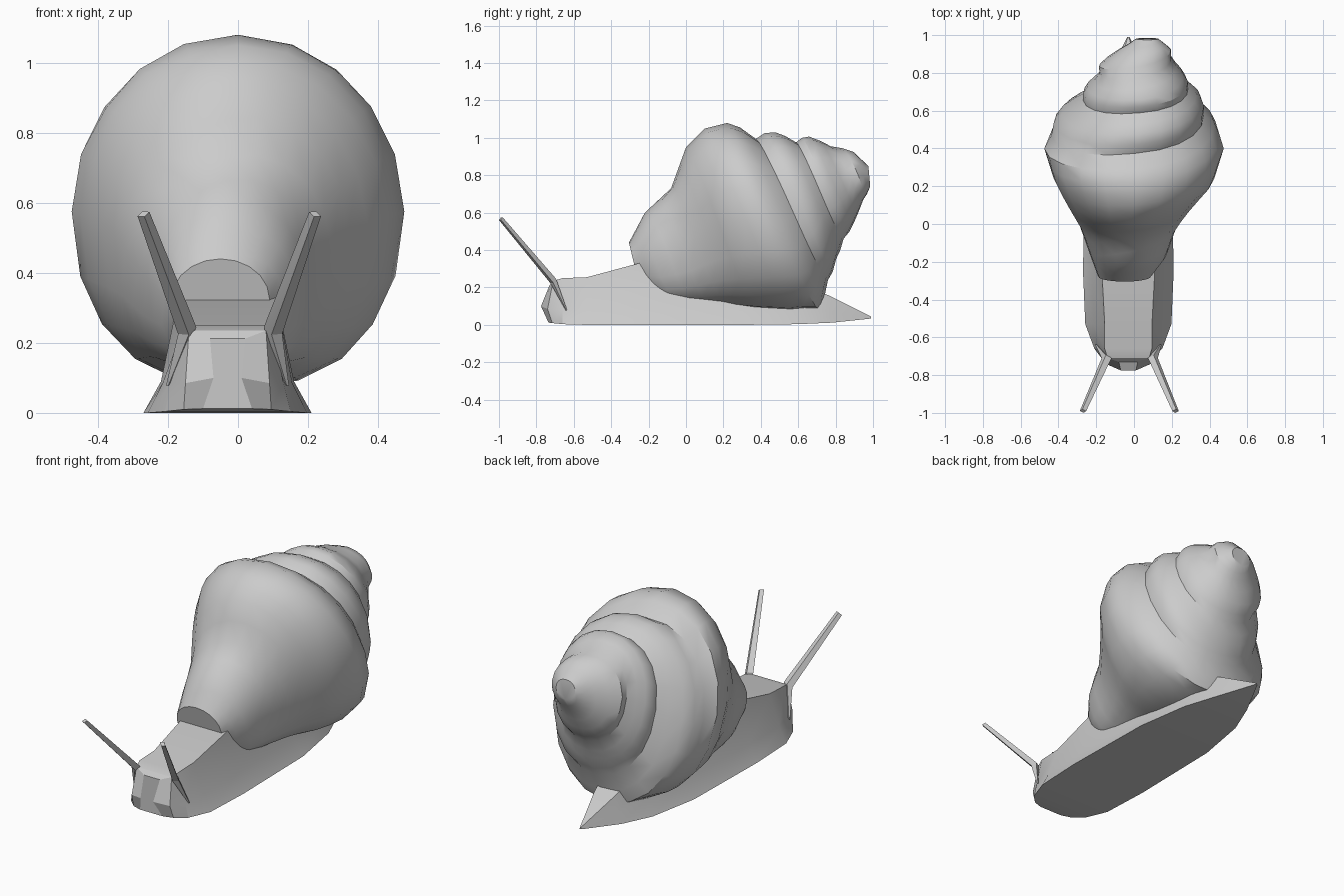
import bpy, bmesh, math
from mathutils import Vector

cube = bpy.data.objects.get("Cube")
if cube:
    bpy.data.objects.remove(cube, do_unlink=True)

# One plain grey for everything
GREY = (0.6, 0.6, 0.6, 1.0)
grey = bpy.data.materials.new("plain grey")
grey.use_nodes = True
grey.diffuse_color = GREY
grey.node_tree.nodes["Principled BSDF"].inputs["Base Color"].default_value = GREY


def finish(name, bm, angle):
    """Clean the mesh, close its ends and place it in the scene."""
    bmesh.ops.remove_doubles(bm, verts=bm.verts, dist=0.0005)
    bmesh.ops.holes_fill(bm, edges=[e for e in bm.edges if e.is_boundary], sides=0)
    bmesh.ops.recalc_face_normals(bm, faces=bm.faces)
    mesh = bpy.data.meshes.new(name)
    bm.to_mesh(mesh)
    bm.free()
    mesh.materials.append(grey)
    obj = bpy.data.objects.new(name, mesh)
    bpy.context.collection.objects.link(obj)
    bpy.ops.object.select_all(action='DESELECT')
    obj.select_set(True)
    bpy.context.view_layer.objects.active = obj
    bpy.ops.object.shade_smooth_by_angle(angle=math.radians(angle))
    return obj


def loft(name, rings, angle):
    """Bridge equal-length closed rings into a capped body."""
    bm = bmesh.new()
    rows = [[bm.verts.new(p) for p in ring] for ring in rings]
    n = len(rows[0])
    for a, b in zip(rows, rows[1:]):
        for j in range(n):
            k = (j + 1) % n
            bm.faces.new((a[j], a[k], b[k], b[j]))
    return finish(name, bm, angle)


# Foot and head: y at the sole, y at the side, y at the top,
# half width of sole, side and top, height of sole, side and top
SECTIONS = [
    (-0.735, -0.775, -0.73, 0.07, 0.04, 0.05, 0.012, 0.10, 0.212),
    (-0.715, -0.74, -0.71, 0.125, 0.12, 0.11, 0.010, 0.085, 0.235),
    (-0.66, -0.66, -0.66, 0.18, 0.16, 0.125, 0.004, 0.085, 0.25),
    (-0.53, -0.53, -0.53, 0.228, 0.185, 0.125, 0.0, 0.085, 0.255),
    (-0.25, -0.25, -0.25, 0.24, 0.19, 0.14, 0.0, 0.09, 0.33),
    (0.30, 0.30, 0.30, 0.23, 0.17, 0.12, 0.0, 0.09, 0.30),
    (0.60, 0.60, 0.60, 0.18, 0.14, 0.09, 0.004, 0.09, 0.23),
    (0.78, 0.78, 0.78, 0.11, 0.09, 0.06, 0.012, 0.07, 0.15),
    (0.99, 0.99, 0.99, 0.006, 0.005, 0.003, 0.034, 0.038, 0.044),
]
CX = -0.03
body_rings = []
for yb, ym, yt, wb, wm, wt, zb, zm, zt in SECTIONS:
    half = [(wb, yb, zb), (wm, ym, zm), (wt, yt, zt)]
    ring = [(CX + w, y, z) for w, y, z in half]
    ring += [(CX - w, y, z) for w, y, z in reversed(half)]
    body_rings.append(ring)
loft("foot_and_head", body_rings, 25)

# Eye stalks: four-sided tapered blades rooted in the sides of the head
for name, root, bend, tip in (
        ("left_eye_stalk", 0.14, 0.10, 0.22),
        ("right_eye_stalk", -0.20, -0.145, -0.27)):
    path = [(root, -0.64, 0.08, 0.006), (bend, -0.71, 0.235, 0.028),
            (tip, -0.99, 0.568, 0.018)]
    along = Vector((tip - bend, -0.28, 0.333)).normalized()
    across = along.cross(Vector((0, 1, 0))).normalized()
    other = along.cross(across)
    rings = []
    for x, y, z, r in path:
        c = Vector((x, y, z))
        rings.append([c + across * r, c + other * r * 0.7,
                      c - across * r, c - other * r * 0.7])
    loft(name, rings, 20)

# Shell cross-sections from mouth to tip:
# top y, top z, bottom y, bottom z, half width, centre x
SHELL = [
    (-0.305, 0.44, -0.25, 0.21, 0.14, -0.05),
    (-0.22, 0.60, -0.12, 0.105, 0.20, -0.03),
    (-0.08, 0.73, 0.05, 0.10, 0.255, -0.03),
    (0.00, 0.95, 0.22, 0.10, 0.335, -0.02),
    (0.10, 1.05, 0.38, 0.08, 0.425, 0.0),
    (0.22, 1.08, 0.58, 0.07, 0.475, 0.0),
    (0.36, 1.03, 0.71, 0.09, 0.425, 0.0),
    (0.48, 1.02, 0.77, 0.21, 0.345, 0.025),
    (0.58, 1.00, 0.80, 0.36, 0.30, 0.03),
    (0.66, 1.00, 0.85, 0.44, 0.25, 0.035),
    (0.77, 0.97, 0.90, 0.56, 0.205, 0.02),
    (0.90, 0.92, 0.95, 0.66, 0.135, 0.06),
    (0.975, 0.85, 0.985, 0.74, 0.06, 0.07),
]
AROUND, PER_WHORL, PITCH = 20, 4, 2.0
LAST = len(SHELL) - 1
GROOVE = (1.0, 0.925, 1.0, 1.025)


def swell(value, power):
    """Push a sine or cosine outward for a squarer outline."""
    return math.copysign(abs(value) ** power, value)


def shell_point(row, j):
    """Rows wind down the shell as a helix, one pitch per turn."""
    u = row * PITCH / PER_WHORL - PITCH * j / AROUND
    u = min(max(u, 0.0), LAST)
    i = min(int(u), LAST - 1)
    f = u - i
    ty, tz, by, bz, w, cx = [a + (b - a) * f for a, b in zip(SHELL[i], SHELL[i + 1])]
    ramp = min(max((u - 5.2) / 0.8, 0.0), 1.0) * min(LAST - u, 1.0)
    k = 1 + (GROOVE[row % PER_WHORL] - 1) * ramp
    t = 2 * math.pi * j / AROUND
    # fuller underside near the mouth, rounder towards the tip
    spire = min(max((u - 3.0) / 3.0, 0.0), 1.0)
    power = 1.0 - 0.08 * spire if j <= AROUND / 2 else 0.74 + 0.18 * spire
    c, s = swell(math.cos(t), power) * k, swell(math.sin(t), power) * k
    return (cx + w * c, (ty + by) / 2 + (ty - by) / 2 * s,
            (tz + bz) / 2 + (tz - bz) / 2 * s)


bm = bmesh.new()
ROWS = int(LAST * PER_WHORL / PITCH) + PER_WHORL + 1
grid = [[bm.verts.new(shell_point(r, j)) for j in range(AROUND)] for r in range(ROWS)]


def vert(row, j):
    # one full turn joins the next whorl
    if j == AROUND:
        return grid[max(row - PER_WHORL, 0)][0]
    return grid[row][j]


for r in range(ROWS - 1):
    for j in range(AROUND):
        quad = [vert(r, j), vert(r, j + 1), vert(r + 1, j + 1), vert(r + 1, j)]
        quad = list(dict.fromkeys(quad))
        if len(quad) > 2:
            bm.faces.new(quad)
finish("shell", bm, 32)
